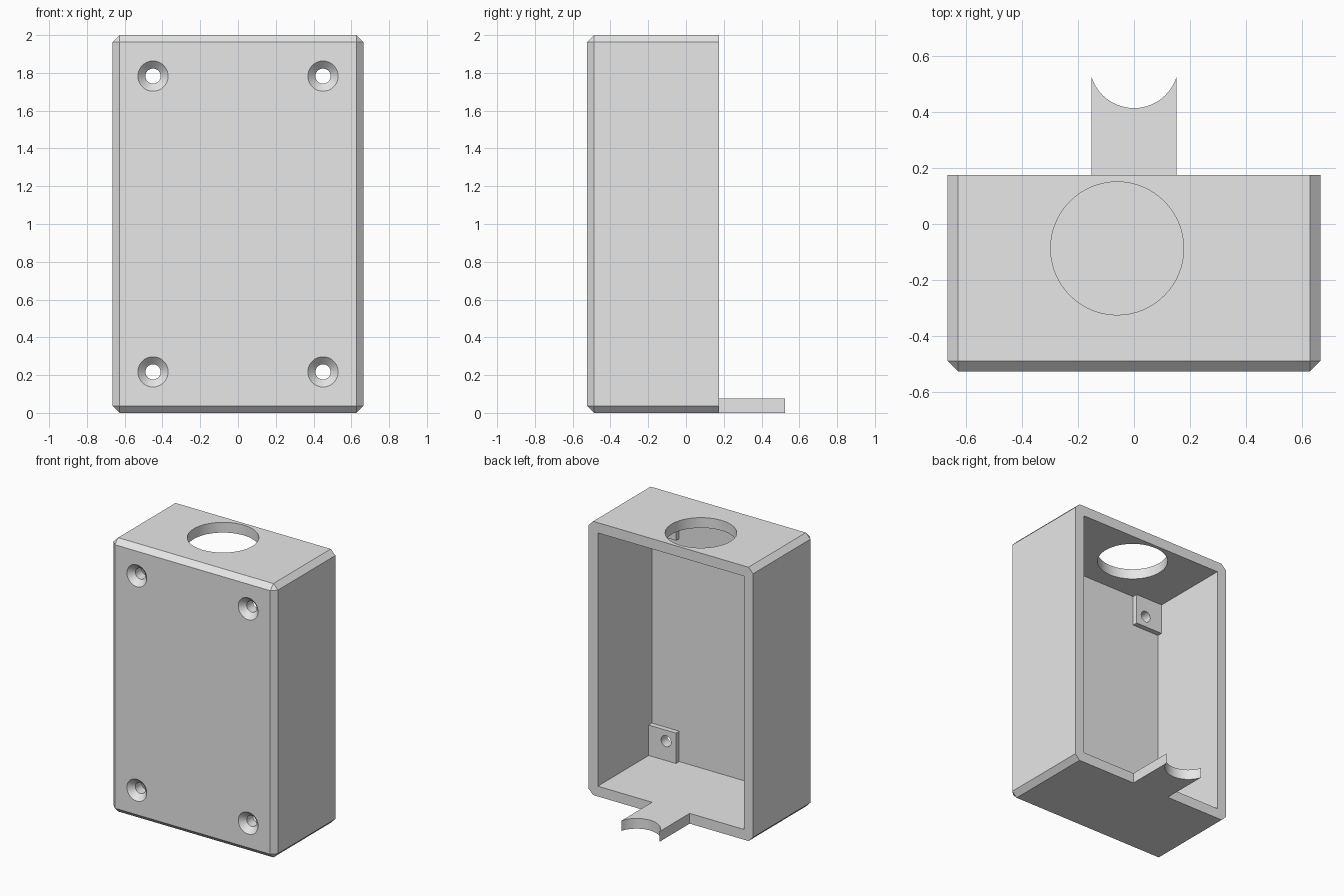
import bpy, bmesh, math
from mathutils import Matrix, Vector

old = bpy.data.objects.get("Cube")
if old:
    bpy.data.objects.remove(old, do_unlink=True)

HALF_W, FRONT, BACK, HEIGHT = 0.665, -0.525, 0.175, 2.0
WALL = 0.075
CHAMFER = WALL / 2
HOLE_X, HOLE_Z = 0.45, (0.217, 1.783)
PAD_EDGE = 0.08

grey = bpy.data.materials.new("light grey")
grey.use_nodes = True
colour = (0.8, 0.8, 0.8, 1)
grey.diffuse_color = colour
grey.node_tree.nodes["Principled BSDF"].inputs["Base Color"].default_value = colour


def make(name, bm):
    bmesh.ops.recalc_face_normals(bm, faces=bm.faces)
    mesh = bpy.data.meshes.new(name)
    bm.to_mesh(mesh)
    bm.free()
    mesh.materials.append(grey)
    ob = bpy.data.objects.new(name, mesh)
    bpy.context.collection.objects.link(ob)
    return ob


def box_mesh(lo, hi):
    lo, hi = Vector(lo), Vector(hi)
    bm = bmesh.new()
    bmesh.ops.create_cube(bm, size=1, matrix=Matrix.Translation((lo + hi) / 2)
                          @ Matrix.Diagonal((*(hi - lo), 1)))
    return bm


def add_cone(bm, centre, r1, r2, depth, turn=Matrix()):
    bmesh.ops.create_cone(bm, cap_ends=True, segments=64, radius1=r1, radius2=r2,
                          depth=depth, matrix=Matrix.Translation(centre) @ turn)


def activate(ob):
    bpy.ops.object.select_all(action='DESELECT')
    ob.select_set(True)
    bpy.context.view_layer.objects.active = ob


def cut(ob, cutter):
    cutter.hide_render = True
    activate(ob)
    mod = ob.modifiers.new("cut", 'BOOLEAN')
    mod.operation, mod.solver, mod.object = 'DIFFERENCE', 'EXACT', cutter
    bpy.ops.object.modifier_apply(modifier=mod.name)


# Housing: box with every edge chamfered except around the open back
bm = box_mesh((-HALF_W, FRONT, 0), (HALF_W, BACK, HEIGHT))
edges = [e for e in bm.edges if any(v.co.y < 0 for v in e.verts)]
bmesh.ops.bevel(bm, geom=edges, offset=CHAMFER, segments=1, affect='EDGES')
housing = make("housing", bm)

# Cavity and round cable opening in the top
cutters = [make("cavity_cutter", box_mesh(
    (-HALF_W + WALL, FRONT + WALL, WALL),
    (HALF_W - WALL, BACK + 0.2, HEIGHT - WALL)))]
bm = bmesh.new()
add_cone(bm, (-0.06, -0.087, HEIGHT), 0.237, 0.237, 0.4)
cutters.append(make("top_opening_cutter", bm))
for c in cutters:
    cut(housing, c)

# Countersunk screw holes with a reinforcing pad in each inner corner
along_y = Matrix.Rotation(-math.pi / 2, 4, 'X')
pads = []
for side, sx in (("left", 1), ("right", -1)):
    for level, z in zip(("lower", "upper"), HOLE_Z):
        x = sx * HOLE_X
        bm = bmesh.new()
        add_cone(bm, (x, FRONT + 0.1, z), 0.04, 0.04, 0.4, along_y)
        bore = make("bore_cutter", bm)
        bm = bmesh.new()
        add_cone(bm, (x, FRONT + 0.01, z), 0.1, 0.04, 0.06, along_y)
        sink = make("countersink_cutter", bm)
        xs = sorted((sx * (HALF_W - WALL), x - sx * PAD_EDGE))
        zs = (WALL, z + PAD_EDGE) if level == "lower" else (z - PAD_EDGE, HEIGHT - WALL)
        pad = make(f"{level}_{side}_screw_pad", box_mesh(
            (xs[0], FRONT + WALL, zs[0]), (xs[1], FRONT + WALL + CHAMFER, zs[1])))
        cut(housing, bore)
        cut(housing, sink)
        cut(pad, bore)
        pads.append(pad)
        cutters += [bore, sink]

# Rear tongue with a concave end
bm = box_mesh((-0.152, BACK, 0), (0.152, 0.525, WALL))
tongue = make("rear_tongue", bm)
bm = bmesh.new()
add_cone(bm, (0, 0.572, WALL / 2), 0.159, 0.159, 0.4)
notch = make("notch_cutter", bm)
cut(tongue, notch)
cutters.append(notch)

for c in cutters:
    bpy.data.objects.remove(c, do_unlink=True)
for ob in [housing, tongue] + pads:
    activate(ob)
    bpy.ops.object.shade_smooth_by_angle(angle=math.radians(30))
